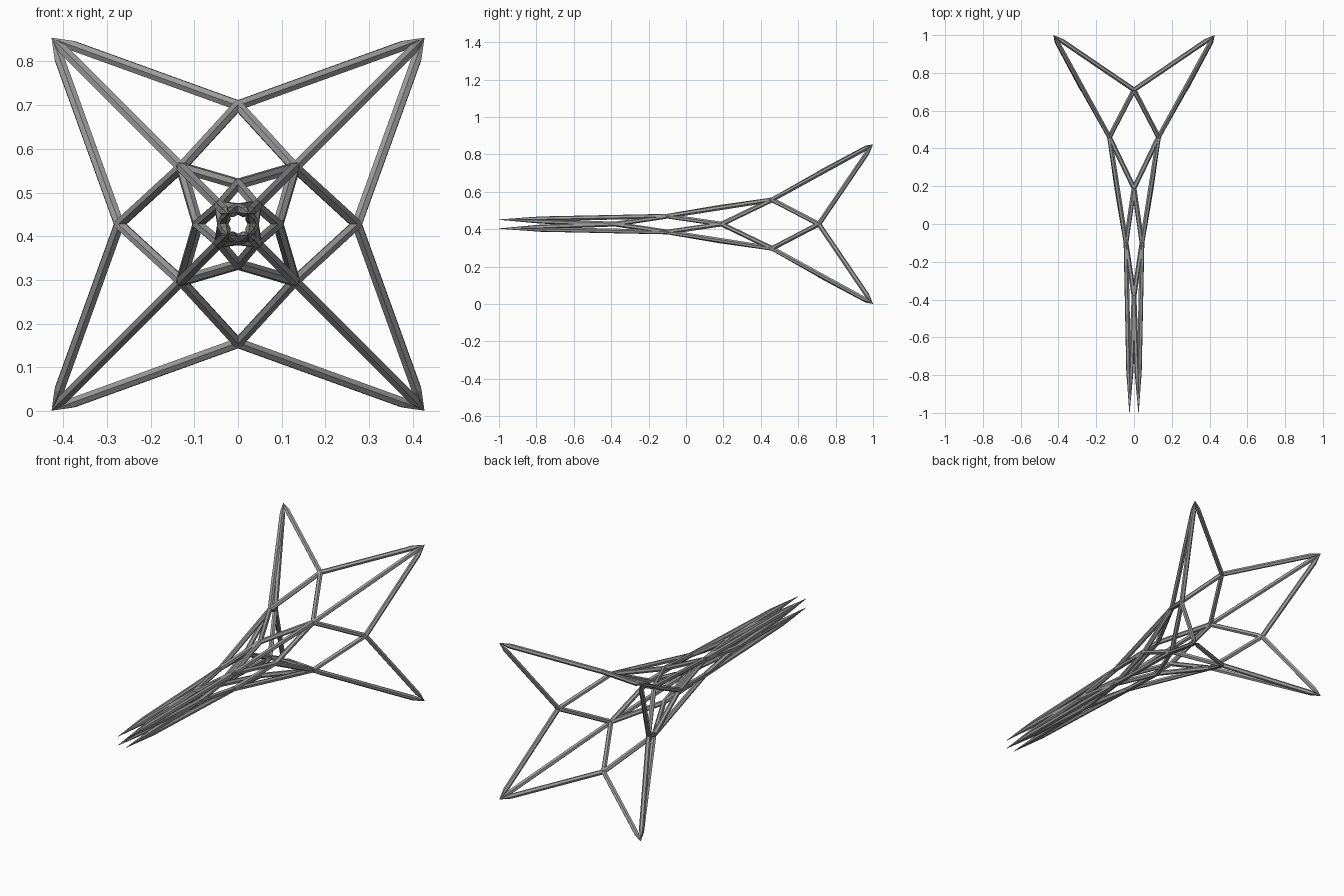
import bpy
import bmesh
import math
from mathutils import Vector

cube = bpy.data.objects.get("Cube")
if cube:
    bpy.data.objects.remove(cube, do_unlink=True)

MID_Z = 0.4275
RADIUS = 0.0128
SIDES = 6

grey = bpy.data.materials.new("metal_grey")
grey.use_nodes = True
grey.diffuse_color = (0.34, 0.34, 0.34, 1)
grey.node_tree.nodes["Principled BSDF"].inputs["Base Color"].default_value = (0.34, 0.34, 0.34, 1)

# Node rings from the wide back to the narrow front: (y, distance from axis)
# Even rings sit on the diagonals, odd rings on the axes
RINGS = [(0.999, 0.602), (0.71, 0.272), (0.46, 0.184), (0.19, 0.092),
         (-0.1, 0.06), (-0.38, 0.036), (-0.999, 0.034)]
LAST = len(RINGS) - 1
# Length over which the struts sharpen to a point at the open ends
TAPER = {0: 0.06, LAST: 0.22}


def node(ring, i):
    y, dist = RINGS[ring]
    a = math.pi / 2 * i + (math.pi / 4 if ring % 2 == 0 else 0)
    return Vector((dist * math.cos(a), y, MID_Z + dist * math.sin(a)))


def add_strut(bm, a, b, taper_a=0, taper_b=0):
    """Six-sided bar from a to b, sharpened where a taper is given."""
    axis = b - a
    length = axis.length
    axis.normalize()
    out = (a + b) / 2 - Vector((0, (a.y + b.y) / 2, MID_Z))
    u = (out - axis * out.dot(axis)).normalized()
    v = axis.cross(u)
    stations = [(0, 0.001 if taper_a else RADIUS)]
    if taper_a:
        stations.append((taper_a, RADIUS))
    if taper_b:
        stations.append((length - taper_b, RADIUS))
    stations.append((length, 0.001 if taper_b else RADIUS))
    loops = []
    for t, r in stations:
        loops.append([bm.verts.new(a + axis * t + r * (
            u * math.cos(math.tau * k / SIDES) + v * math.sin(math.tau * k / SIDES)))
            for k in range(SIDES)])
    for lo, hi in zip(loops, loops[1:]):
        for k in range(SIDES):
            n = (k + 1) % SIDES
            bm.faces.new((lo[k], lo[n], hi[n], hi[k]))
    bm.faces.new(loops[0][::-1])
    bm.faces.new(loops[-1])


def finish(bm, name):
    bmesh.ops.recalc_face_normals(bm, faces=bm.faces)
    mesh = bpy.data.meshes.new(name)
    bm.to_mesh(mesh)
    bm.free()
    mesh.materials.append(grey)
    bpy.context.collection.objects.link(bpy.data.objects.new(name, mesh))


# Zigzag struts between neighbouring rings
for ring in range(LAST):
    bm = bmesh.new()
    for i in range(4):
        # each even node lies halfway between axis nodes i and i + 1
        for step in (0, 1):
            if ring % 2 == 0:
                a, b = node(ring, i), node(ring + 1, i + step)
            else:
                a, b = node(ring, i + step), node(ring + 1, i)
            add_strut(bm, a, b, TAPER.get(ring, 0), TAPER.get(ring + 1, 0))
    finish(bm, f"zigzag_struts_{ring + 1}")

# Long struts joining the diagonal nodes
bm = bmesh.new()
for ring in range(0, LAST, 2):
    for i in range(4):
        add_strut(bm, node(ring, i), node(ring + 2, i),
                  TAPER.get(ring, 0), TAPER.get(ring + 2, 0))
finish(bm, "long_struts")

# Small faceted joints filling the inner nodes
bm = bmesh.new()
for ring in range(1, LAST):
    for i in range(4):
        new = bmesh.ops.create_icosphere(bm, subdivisions=1, radius=RADIUS)
        bmesh.ops.translate(bm, verts=new["verts"], vec=node(ring, i))
finish(bm, "joints")
